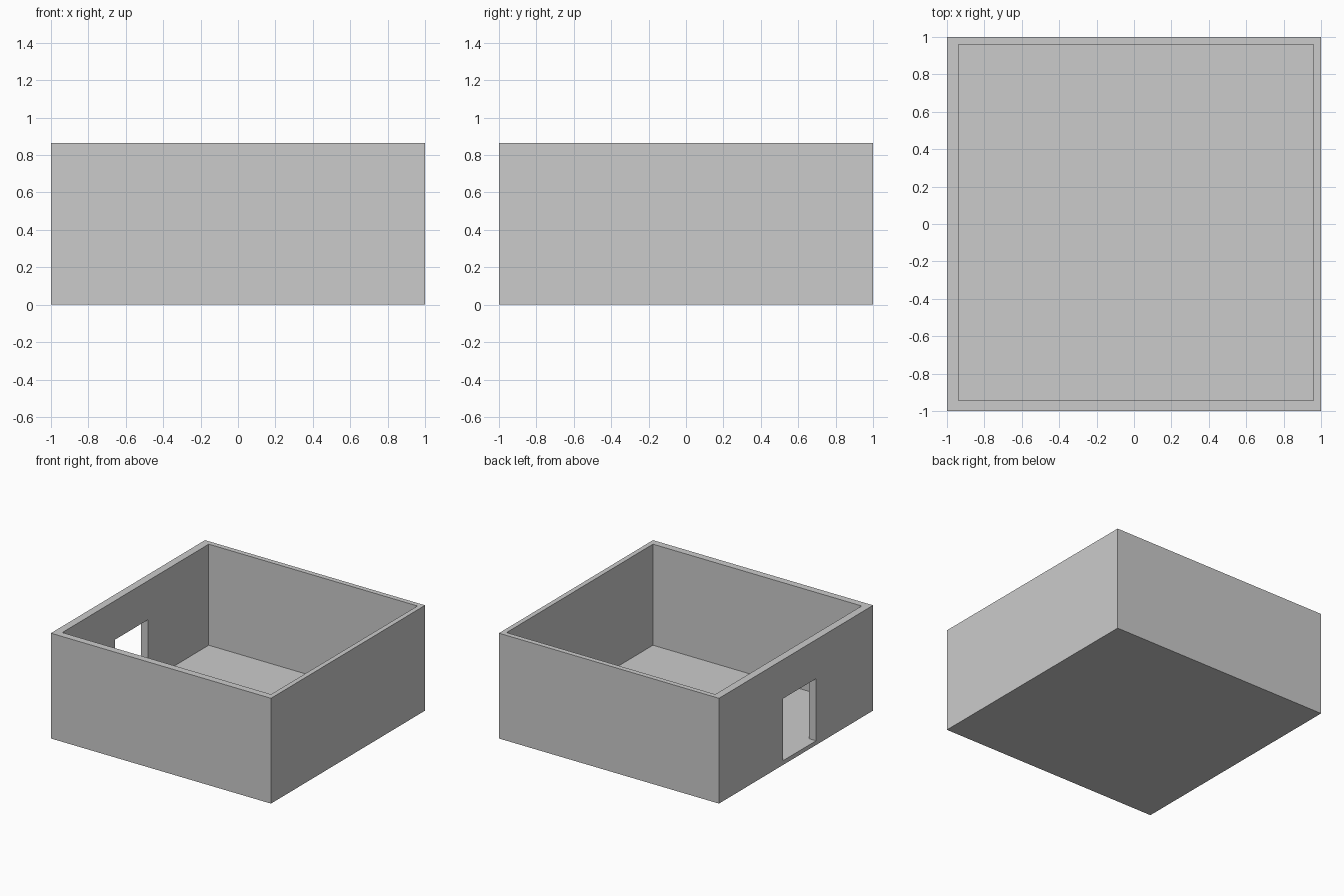
import bpy

if "Cube" in bpy.data.objects:
    bpy.data.objects.remove(bpy.data.objects["Cube"])


def box(name, lo, hi):
    """Axis-aligned box from its two opposite corners."""
    bpy.ops.mesh.primitive_cube_add(size=1)
    ob = bpy.context.object
    ob.name = name
    ob.location = [(a + b) / 2 for a, b in zip(lo, hi)]
    ob.scale = [b - a for a, b in zip(lo, hi)]
    bpy.ops.object.transform_apply(location=True, scale=True)
    return ob


def cut(target, cutter):
    """Subtract a cutter, then remove it."""
    mod = target.modifiers.new("cut", 'BOOLEAN')
    mod.operation = 'DIFFERENCE'
    mod.solver = 'EXACT'
    mod.object = cutter
    bpy.context.view_layer.objects.active = target
    bpy.ops.object.modifier_apply(modifier=mod.name)
    bpy.data.objects.remove(cutter)


FLOOR, HEIGHT = 0.035, 0.865

# Solid block that becomes the floor and four walls
room = box("room_shell", (-1, -1, 0), (1, 1, HEIGHT))

# Open-topped interior
cut(room, box("interior_cutter", (-0.937, -0.942, FLOOR), (0.96, 0.958, HEIGHT + 0.2)))

# Doorway in the left wall, its sill level with the floor
cut(room, box("door_cutter", (-1.1, -0.26, FLOOR), (-0.8, 0.17, 0.545)))
